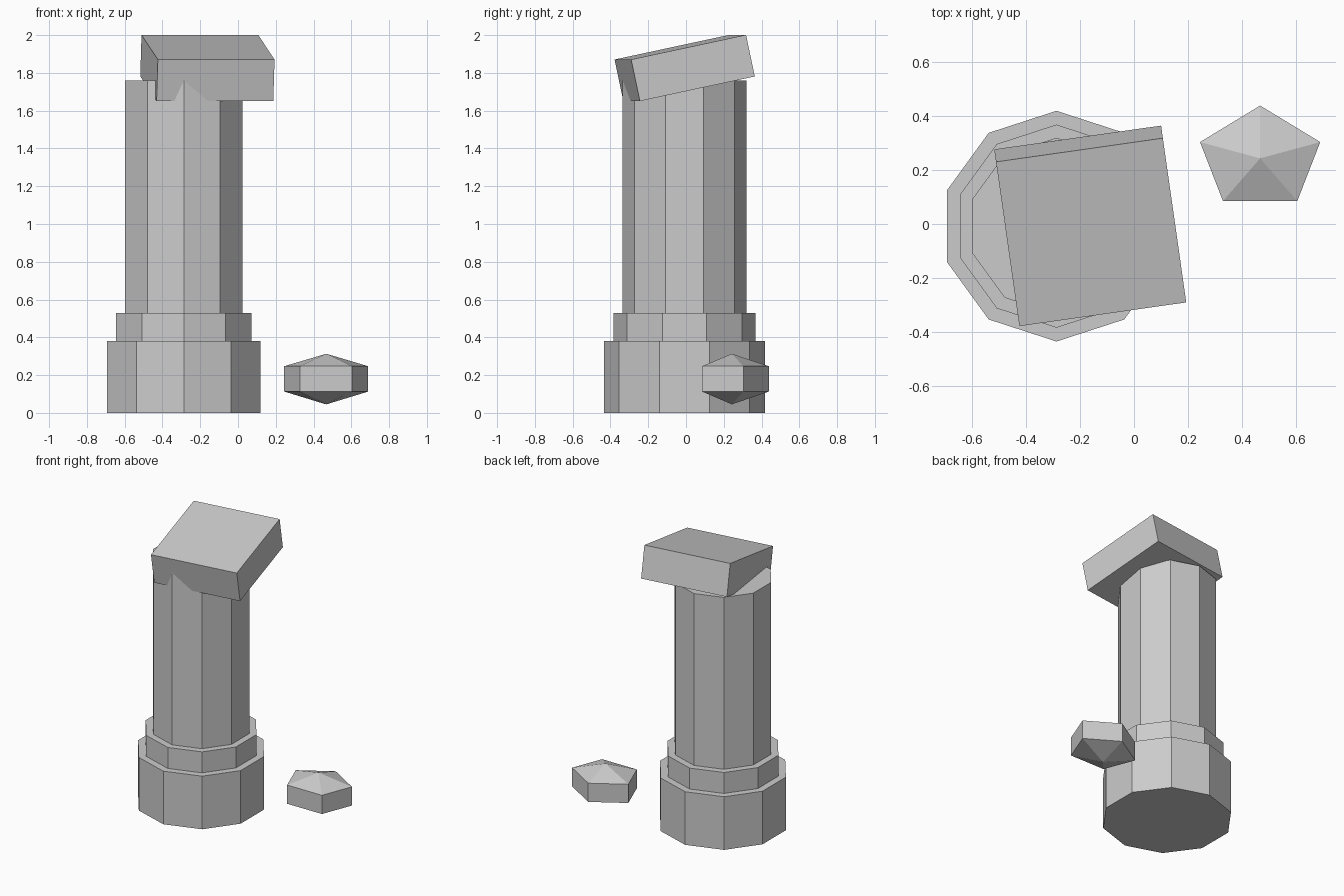
import bpy, bmesh
from math import sin, cos, pi, radians
from mathutils import Matrix

if "Cube" in bpy.data.objects:
    bpy.data.objects.remove(bpy.data.objects["Cube"])


def finish(name, bm):
    bmesh.ops.recalc_face_normals(bm, faces=bm.faces)
    mesh = bpy.data.meshes.new(name)
    bm.to_mesh(mesh)
    bm.free()
    obj = bpy.data.objects.new(name, mesh)
    bpy.context.collection.objects.link(obj)
    return obj


def turned(name, sides, profile, location, squash=1.0):
    """Spin (radius, z) pairs into a closed faceted solid, one corner facing +y."""
    bm = bmesh.new()
    rings = []
    for r, z in profile:
        count = sides if r > 0 else 1
        angles = [pi / 2 + 2 * pi * i / sides for i in range(count)]
        rings.append([bm.verts.new((r * cos(a), r * sin(a) * squash, z)) for a in angles])
    for low, high in zip(rings, rings[1:]):
        for i in range(sides):
            quad = [low[i % len(low)], low[(i + 1) % len(low)],
                    high[(i + 1) % len(high)], high[i % len(high)]]
            bm.faces.new(list(dict.fromkeys(quad)))
    for ring in (rings[0], rings[-1]):
        if len(ring) > 2:
            bm.faces.new(ring)
    obj = finish(name, bm)
    obj.location = location
    return obj


# Stepped ten-sided column
turned("column", 10,
       [(0.427, 0), (0.427, 0.38), (0.376, 0.38), (0.376, 0.53),
        (0.327, 0.53), (0.327, 1.76)],
       (-0.287, -0.008, 0))

# Tilted, shifted capstone slab
bm = bmesh.new()
bmesh.ops.create_cube(bm, size=1, matrix=Matrix.Diagonal((0.624, 0.628, 0.225, 1)))
slab = finish("capstone", bm)
slab.location = (-0.162, -0.007, 1.826)
slab.rotation_euler = (radians(12), 0, radians(8.1))

# Loose five-sided stone, pointed above and below
turned("loose_stone", 5,
       [(0, 0.045), (0.234, 0.113), (0.234, 0.247), (0, 0.313)],
       (0.467, 0.243, 0), squash=0.835)
